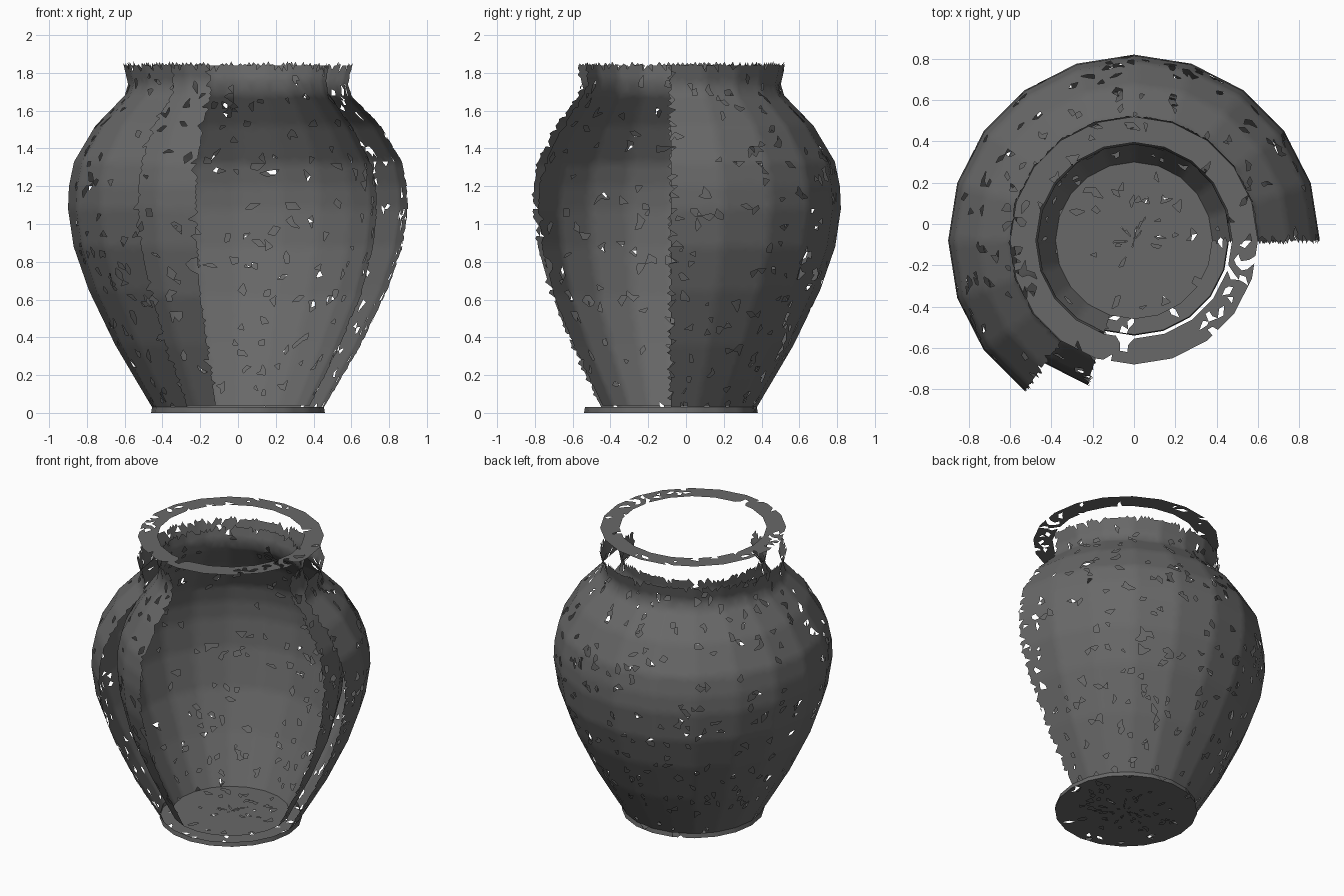
import bpy, bmesh, math, random
from mathutils import Vector

if "Cube" in bpy.data.objects:
    bpy.data.objects.remove(bpy.data.objects["Cube"])

random.seed(7)
SIDES = 20          # facets around the jar
STEP = 2 * math.pi / SIDES
CY = -0.08          # jar axis, offset because the broken side is missing
CELL = 0.031        # size of the small fracture cells

clay = bpy.data.materials.new("dark_clay")
clay.diffuse_color = (0.14, 0.14, 0.14, 1)
clay.use_nodes = True
clay.node_tree.nodes["Principled BSDF"].inputs["Base Color"].default_value = clay.diffuse_color


def point(r, z, i):
    a = i * STEP
    return Vector((r * math.cos(a), CY + r * math.sin(a), z))


def worn_lathe(name, profile, first=0, count=SIDES, chips=0.025, ragged=0.0):
    """Faceted lathe, cut into small triangles with chips and ragged edges."""
    bm = bmesh.new()
    nu = max(1, round(max(r for r, z in profile) * 0.85 * STEP / CELL))
    for (r0, z0), (r1, z1) in zip(profile, profile[1:]):
        nv = max(1, round(math.hypot(r1 - r0, z1 - z0) / CELL))
        for i in range(first, first + count):
            a, b = point(r0, z0, i), point(r0, z0, i + 1)
            c, d = point(r1, z1, i + 1), point(r1, z1, i)
            grid = []
            for v in range(nv + 1):
                row = []
                for u in range(nu + 1):
                    s, t = u / nu, v / nv
                    if 0 < u < nu and 0 < v < nv:
                        s += random.uniform(-0.35, 0.35) / nu
                        t += random.uniform(-0.35, 0.35) / nv
                    row.append(bm.verts.new(a.lerp(b, s).lerp(d.lerp(c, s), t)))
                grid.append(row)
            for v in range(nv):
                for u in range(nu):
                    bm.faces.new((grid[v][u], grid[v][u + 1],
                                  grid[v + 1][u + 1], grid[v + 1][u]))
    bmesh.ops.remove_doubles(bm, verts=bm.verts, dist=0.0005)
    bmesh.ops.triangulate(bm, faces=bm.faces)
    # ragged broken edges: some triangles lost, others stick out as teeth
    doomed = set()
    for e in [e for e in bm.edges if ragged and e.is_boundary]:
        f = e.link_faces[0]
        if f.calc_center_median().z < 0.06:
            continue
        if random.random() < ragged:
            doomed.add(f)
        elif random.random() < 0.6:
            mid = (e.verts[0].co + e.verts[1].co) / 2
            out = mid - f.calc_center_median()
            out -= out.project(e.verts[1].co - e.verts[0].co)
            tip = bm.verts.new(mid + out.normalized() * random.uniform(0.005, 0.022))
            loop = e.link_loops[0]
            bm.faces.new((loop.link_loop_next.vert, loop.vert, tip))
    # chips of one to three neighbouring triangles
    for f in bm.faces:
        if random.random() < chips:
            doomed.add(f)
            for e in f.edges:
                if random.random() < 0.35:
                    doomed.update(e.link_faces)
    bmesh.ops.delete(bm, geom=list(doomed), context='FACES')
    mesh = bpy.data.meshes.new(name)
    bm.to_mesh(mesh)
    bm.free()
    mesh.materials.append(clay)
    ob = bpy.data.objects.new(name, mesh)
    bpy.context.collection.objects.link(ob)
    bpy.ops.object.select_all(action='DESELECT')
    ob.select_set(True)
    bpy.context.view_layer.objects.active = ob
    bpy.ops.object.shade_smooth_by_angle(angle=math.radians(50))


# outer shell, open from -126 to 0 degrees
outer = [(0.455, 0.03), (0.55, 0.19), (0.65, 0.36), (0.79, 0.65), (0.87, 0.88),
         (0.9, 1.08), (0.895, 1.2), (0.868, 1.33), (0.755, 1.52), (0.6, 1.68),
         (0.582, 1.74), (0.605, 1.84)]
worn_lathe("outer_wall", outer, 0, 13, ragged=0.25)

# inner shell, open from -108 to 0 degrees
inner = [(0.48, 1.84), (0.465, 1.76), (0.48, 1.69), (0.6, 1.52), (0.705, 1.32),
         (0.73, 1.2), (0.735, 1.08), (0.715, 0.88), (0.65, 0.62), (0.54, 0.36),
         (0.38, 0.04)]
worn_lathe("inner_wall", inner, 0, 14, ragged=0.25)

# complete base, inside floor and flat rim ring
worn_lathe("foot", [(0, 0), (0.46, 0), (0.455, 0.03)])
worn_lathe("floor", [(0.38, 0.04), (0, 0.04)])
worn_lathe("rim", [(0.6, 2.0), (0.475, 2.0)], chips=0.045)
